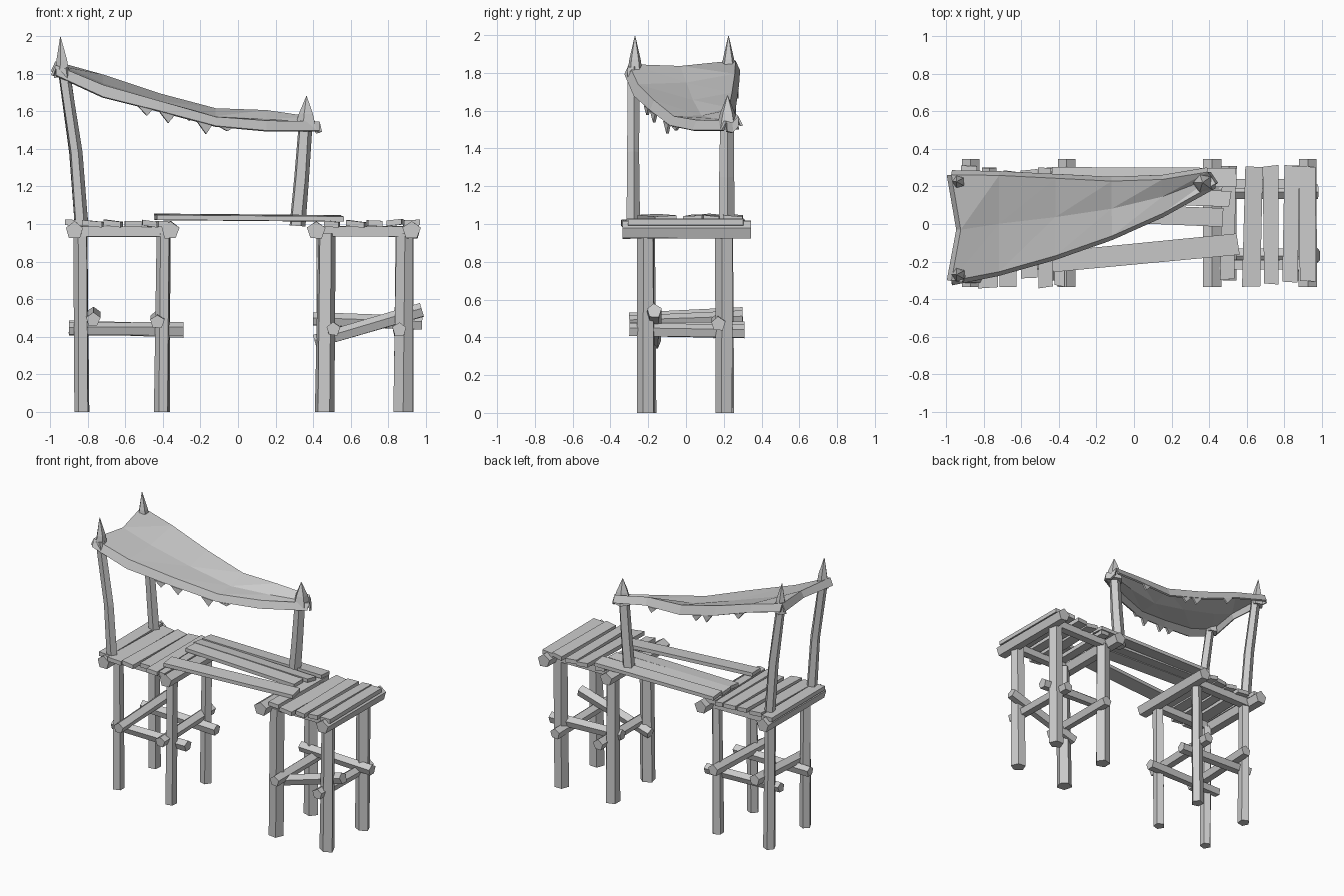
import bpy, bmesh, math, random
from mathutils import Vector

random.seed(4)
cube = bpy.data.objects.get("Cube")
if cube:
    bpy.data.objects.remove(cube)

mat = bpy.data.materials.new("weathered_grey")
mat.use_nodes = True
GREY = (0.6, 0.6, 0.6, 1)
mat.diffuse_color = GREY
mat.node_tree.nodes["Principled BSDF"].inputs["Base Color"].default_value = GREY


def finish(name, bm):
    bmesh.ops.recalc_face_normals(bm, faces=bm.faces)
    me = bpy.data.meshes.new(name)
    bm.to_mesh(me)
    bm.free()
    me.materials.append(mat)
    ob = bpy.data.objects.new(name, me)
    bpy.context.collection.objects.link(ob)
    return ob


def pole(name, path, radii, sides=5, turn=0.0, wobble=0.004):
    """Rough-cut pole swept along a few points."""
    bm = bmesh.new()
    path = [Vector(p) for p in path]
    axis = (path[-1] - path[0]).normalized()
    ref = Vector((0, 1, 0)) if abs(axis.z) > 0.9 else Vector((0, 0, 1))
    u = axis.cross(ref).normalized()
    v = u.cross(axis)
    rings = []
    for p, r in zip(path, radii):
        ring = []
        for i in range(sides):
            a = turn + math.tau * i / sides
            off = random.uniform(-wobble, wobble)
            ring.append(bm.verts.new(p + (r + off) * (u * math.cos(a) + v * math.sin(a))))
        rings.append(ring)
    for lo, hi in zip(rings, rings[1:]):
        for i in range(sides):
            j = (i + 1) % sides
            bm.faces.new((lo[i], lo[j], hi[j], hi[i]))
    bm.faces.new(rings[0])
    bm.faces.new(rings[-1])
    return finish(name, bm)


def plank(name, p0, p1, width, thick=0.03):
    """Flat board with slightly uneven ends."""
    bm = bmesh.new()
    p0, p1 = Vector(p0), Vector(p1)
    side = (p1 - p0).cross(Vector((0, 0, 1))).normalized()
    along = (p1 - p0).normalized()
    bmesh.ops.create_cube(bm, size=1)
    shift = {(e, s): random.uniform(-0.008, 0.008) for e in (0, 1) for s in (0, 1)}
    tilt = random.uniform(-0.006, 0.006)
    for vert in bm.verts:
        c = vert.co.copy()
        d = shift[(int(c.x > 0), int(c.y > 0))]
        vert.co = (p0.lerp(p1, c.x + 0.5) + side * (c.y * width + d * 0.6) + along * d
                   + Vector((0, 0, c.z * thick + tilt * (1 if c.y > 0 else -1))))
    return finish(name, bm)


# Two towers: legs, frames and deck boards
towers = {
    "tall_end": dict(legs=(-0.83, -0.405), r=0.042, beams=(-0.87, -0.36),
                     boards=((-0.875, 0.09), (-0.77, 0.1), (-0.66, 0.09), (-0.56, 0.085), (-0.475, 0.07), (-0.4, 0.06))),
    "low_end": dict(legs=(0.46, 0.88), r=0.052, beams=(0.415, 0.925),
                    boards=((0.5, 0.07), (0.63, 0.095), (0.73, 0.08), (0.835, 0.085), (0.925, 0.09))),
}
for label, t in towers.items():
    for x in t["legs"]:
        for y in (-0.21, 0.205):
            r = t["r"]
            pole(label + "_leg", [(x, y, 0), (x + random.uniform(-0.01, 0.01), y, 0.95)],
                 [r, r * 0.93], turn=random.uniform(0, 1))
    for x in t["beams"]:
        pole(label + "_cross_beam", [(x, -0.335, 0.965), (x, 0.345, 0.965)], [0.05, 0.05], turn=0.3)
    for y in (-0.215, 0.215):
        pole(label + "_long_beam", [(t["beams"][0], y, 0.96), (t["beams"][1], y, 0.96)],
             [0.037, 0.037], sides=4, turn=math.pi / 4)
    for x, w in t["boards"]:
        lean = random.uniform(-0.008, 0.008)
        z = random.uniform(0.998, 1.008)
        plank(label + "_deck_board", (x - lean, random.uniform(-0.34, -0.29), z),
              (x + lean, random.uniform(0.28, 0.32), z), w)

# Lower braces
braces = [
    ((-0.90, -0.17, 0.44), (-0.29, -0.17, 0.44)),
    ((-0.90, 0.17, 0.45), (-0.29, 0.17, 0.43)),
    ((-0.77, -0.30, 0.49), (-0.77, 0.30, 0.52)),
    ((-0.43, -0.30, 0.48), (-0.43, 0.30, 0.50)),
    ((0.41, -0.17, 0.37), (0.98, -0.17, 0.54)),
    ((0.40, 0.17, 0.49), (0.98, 0.17, 0.47)),
    ((0.505, -0.30, 0.44), (0.505, 0.31, 0.44)),
    ((0.86, -0.30, 0.44), (0.86, 0.31, 0.43)),
]
for a, b in braces:
    pole("brace", [a, b], [0.038, 0.04], turn=0.3)

# Loose boards bridging the gap
for y0, y1, x1, w in ((-0.2, -0.105, 0.55, 0.11), (0.07, 0.03, 0.48, 0.1),
                      (0.16, 0.135, 0.51, 0.09), (0.255, 0.25, 0.54, 0.1)):
    plank("bridge_board", (-0.44, y0, 1.038), (x1, y1, 1.03), w, 0.026)

# Canopy posts with carved spikes
for y in (-0.28, 0.215):
    pole("tall_post", [(-0.835, y, 0.99), (-0.865, y, 1.38), (-0.93, y, 1.83)],
         [0.037, 0.035, 0.033], turn=0.5)
    pole("tall_spike", [(-0.935, y + 0.01, 1.78), (-0.935, y + 0.01, 1.87), (-0.945, y + 0.01, 1.995)],
         [0.045, 0.032, 0.002], wobble=0)
pole("short_post", [(0.315, 0.215, 0.99), (0.34, 0.215, 1.25), (0.36, 0.215, 1.55)],
     [0.043, 0.042, 0.04], turn=0.5)
pole("short_spike", [(0.365, 0.22, 1.5), (0.365, 0.22, 1.585), (0.365, 0.22, 1.68)],
     [0.065, 0.042, 0.002], wobble=0)

# Sagging cloth canopy: front edge, middle and back edge rows
front = [(-0.97, -0.3, 1.84), (-0.72, -0.25, 1.735), (-0.42, -0.165, 1.65),
         (-0.12, -0.06, 1.565), (0.15, 0.06, 1.545), (0.43, 0.215, 1.54)]
back = [(-0.97, 0.26, 1.86), (-0.72, 0.255, 1.79), (-0.42, 0.24, 1.69),
        (-0.12, 0.225, 1.61), (0.15, 0.235, 1.6), (0.39, 0.275, 1.565)]
bm = bmesh.new()
rows = [[bm.verts.new(p) for p in front], [], [bm.verts.new(p) for p in back]]
for i, (f, b) in enumerate(zip(front, back)):
    m = (Vector(f) + Vector(b)) / 2
    m.z -= 0.02
    if i == 0:
        m = Vector((-0.92, -0.03, 1.83))
    rows[1].append(bm.verts.new(m))
for ra, rb in zip(rows, rows[1:]):
    for i in range(len(ra) - 1):
        bm.faces.new((ra[i], ra[i + 1], rb[i + 1]))
        bm.faces.new((ra[i], rb[i + 1], rb[i]))


def hem(edge, out, drops, teeth):
    """Hanging torn edge below a row of cloth vertices."""
    low = [bm.verts.new(v.co + Vector(out) - Vector((0, 0, d))) for v, d in zip(edge, drops)]
    for i in range(len(edge) - 1):
        bm.faces.new((edge[i], edge[i + 1], low[i + 1], low[i]))
    for i, t, depth in teeth:
        a, b = low[i].co, low[i + 1].co
        pts = [a.lerp(b, t - 0.13), a.lerp(b, t + 0.13), a.lerp(b, t + 0.03) - Vector((0, 0, depth))]
        bm.faces.new([bm.verts.new(p) for p in pts])


hem(rows[0], (0, -0.02, 0), (0.05, 0.06, 0.05, 0.045, 0.05, 0.045),
    ((1, 0.75, 0.04), (2, 0.13, 0.05), (2, 0.8, 0.055), (3, 0.2, 0.02)))
hem(rows[2], (0, 0.02, 0), (0.05, 0.05, 0.06, 0.06, 0.05, 0.045),
    ((1, 0.3, 0.04), (2, 0.2, 0.05), (2, 0.5, 0.04), (3, 0.8, 0.04)))
hem([r[0] for r in rows], (-0.02, 0, 0), (0.05, 0.04, 0.05), ())
hem([r[-1] for r in rows], (0.012, 0, 0), (0.05, 0.05, 0.05), ())
canopy = finish("canopy", bm)
solid = canopy.modifiers.new("cloth_thickness", "SOLIDIFY")
solid.thickness = 0.014
solid.offset = 0
